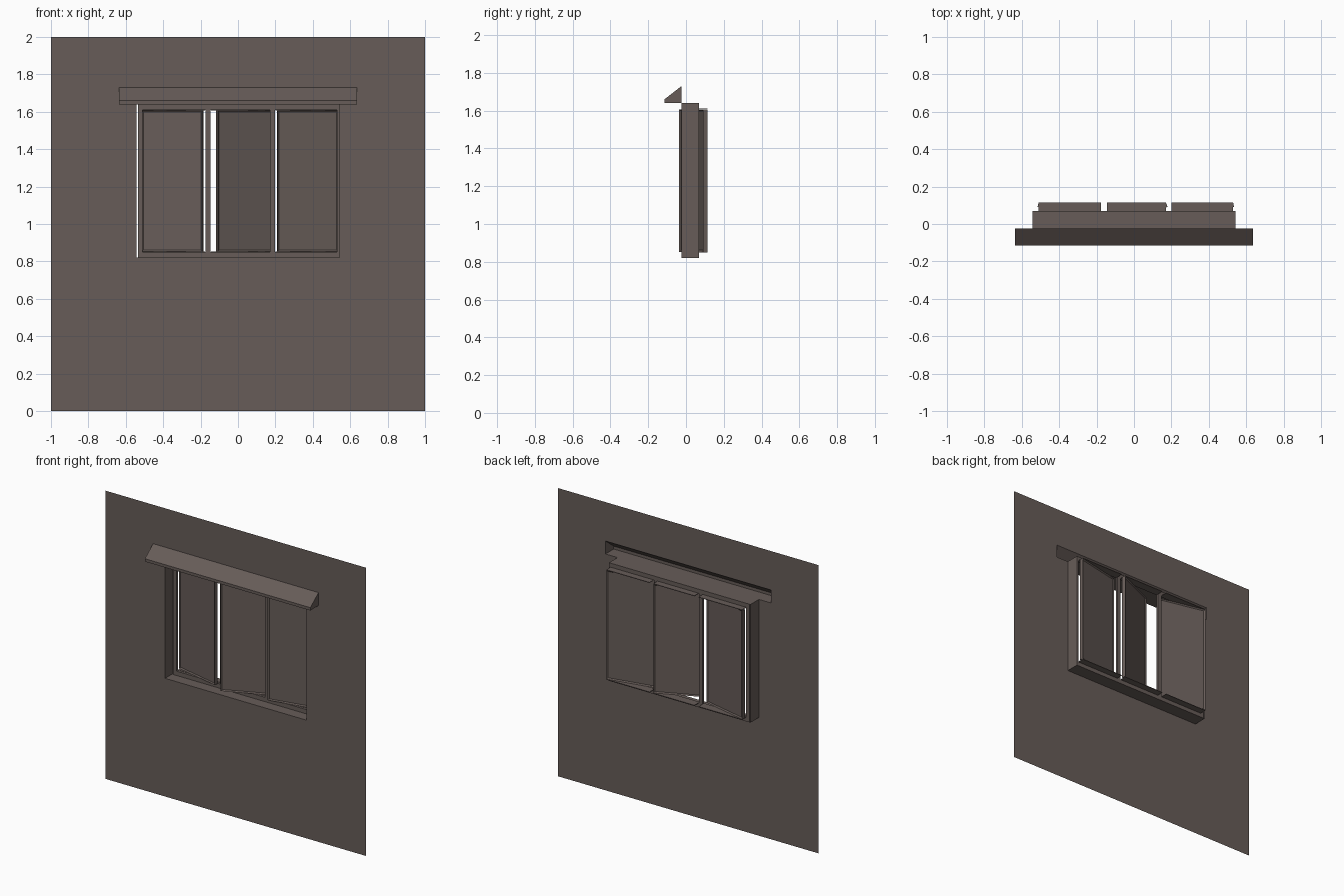
import bpy, bmesh, math
from mathutils import Matrix, Vector

if "Cube" in bpy.data.objects:
    bpy.data.objects.remove(bpy.data.objects["Cube"])

mat = bpy.data.materials.new("dark_brown")
mat.diffuse_color = (0.135, 0.108, 0.098, 1)
mat.use_nodes = True
mat.node_tree.nodes["Principled BSDF"].inputs["Base Color"].default_value = mat.diffuse_color

Y0, Y1, Y2 = -0.024, 0.069, 0.115      # wall plane, reveal back, sash back
X, Z0, Z1 = 0.543, 0.82, 1.64          # window opening
AX, AZ = 0.635, 1.73                   # awning half width and top


def finish(name, bm):
    me = bpy.data.meshes.new(name)
    bm.to_mesh(me)
    bm.free()
    me.materials.append(mat)
    ob = bpy.data.objects.new(name, me)
    bpy.context.collection.objects.link(ob)
    return ob


def sheet(name, quads):
    bm = bmesh.new()
    for q in quads:
        bm.faces.new([bm.verts.new(p) for p in q])
    bmesh.ops.remove_doubles(bm, verts=bm.verts, dist=1e-5)
    return finish(name, bm)


def add_box(bm, x, y, z):
    size = (x[1] - x[0], y[1] - y[0], z[1] - z[0])
    mid = Vector((sum(x), sum(y), sum(z))) / 2
    return bmesh.ops.create_cube(
        bm, matrix=Matrix.Translation(mid) @ Matrix.Diagonal((*size, 1)))["verts"]


def box(name, x, y, z):
    bm = bmesh.new()
    add_box(bm, x, y, z)
    return finish(name, bm)


# Wall sheet, open at the window and behind the awning
def wall_rect(x0, x1, z0, z1):
    return [(x0, Y0, z0), (x1, Y0, z0), (x1, Y0, z1), (x0, Y0, z1)]


sheet("wall", [wall_rect(-1, 1, 0, Z0), wall_rect(-1, 1, AZ, 2),
               wall_rect(-1, -X, Z0, Z1), wall_rect(X, 1, Z0, Z1),
               wall_rect(-1, -AX, Z1, AZ), wall_rect(AX, 1, Z1, AZ)])

# Reveal: thin tunnel through the wall
loop = [(-X, Z0), (X, Z0), (X, Z1), (-X, Z1)]
sheet("window_reveal", [[(a[0], Y0, a[1]), (b[0], Y0, b[1]),
                         (b[0], Y1, b[1]), (a[0], Y1, a[1])]
                        for a, b in zip(loop, loop[1:] + loop[:1])])

# Awning: open-backed wedge
prof = [(Y0, Z1), (-0.114, Z1), (-0.114, 1.66), (Y0, AZ)]
awning = [[(-AX, *a), (-AX, *b), (AX, *b), (AX, *a)] for a, b in zip(prof, prof[1:])]
awning += [[(-AX, *p) for p in reversed(prof)], [(AX, *p) for p in prof]]
sheet("awning", awning)

# Slim fixed frame at the back of the reveal
FY = (0.052, Y1)
box("bottom_rail", (-0.535, X), FY, (Z0, 0.85))
box("top_rail", (-0.535, X), FY, (1.61, Z1))
for i, px in enumerate([(-0.535, -0.51), (-0.175, -0.147), (0.172, 0.198), (0.53, X)]):
    box(f"post_{i + 1}", px, FY, (0.85, 1.61))


# Sash: pane with recessed faces, swung about its hinged edge
def sash(name, hinge, free, angle):
    bm = bmesh.new()
    w = free - hinge
    add_box(bm, sorted((0, w)), (-0.025, 0), (0.853, 1.607))
    bm.normal_update()
    big = [f for f in bm.faces if abs(f.normal.y) > 0.9]
    bmesh.ops.inset_individual(bm, faces=big, thickness=0.012)
    for f in big:
        n = f.normal.copy()
        bmesh.ops.translate(bm, verts=f.verts, vec=n * -0.006)
    ob = finish(name, bm)
    ob.location = (hinge, Y2, 0)
    ob.rotation_euler.z = math.radians(angle) * (-1 if w > 0 else 1)


for name, x0, x1, hinge_left, ang in [("left", -0.51, -0.177, True, 13),
                                      ("middle", -0.145, 0.17, False, 24),
                                      ("right", 0.2, 0.53, False, 12)]:
    sash(name + "_sash", *((x0, x1) if hinge_left else (x1, x0)), ang)
    # Thin head and sill plates above and below each sash
    box(name + "_head_plate", (x0, x1), (Y1, Y2), (1.608, 1.612))
    box(name + "_sill_plate", (x0, x1), (Y1, Y2), (0.848, 0.852))
